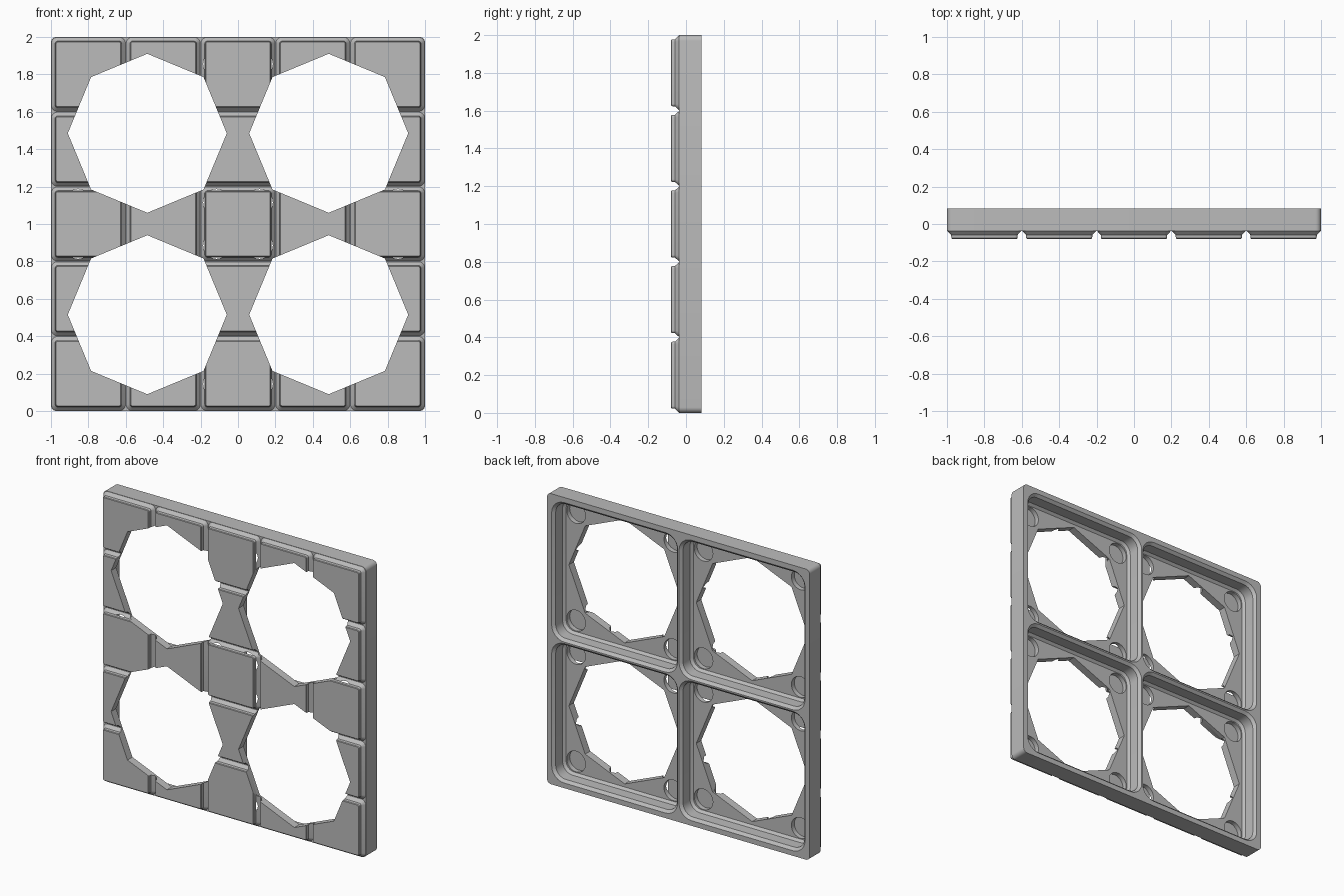
import bpy, bmesh, math

cube = bpy.data.objects.get("Cube")
if cube:
    bpy.data.objects.remove(cube)

# Single plain material
grey = bpy.data.materials.new("mid_grey")
grey.use_nodes = True
colour = (0.5, 0.5, 0.5, 1)
grey.diffuse_color = colour
grey.node_tree.nodes["Principled BSDF"].inputs["Base Color"].default_value = colour


def rounded_square(half, radius, steps=6):
    """Outline of a square with rounded corners."""
    pts = []
    for corner in range(4):
        mid = math.pi / 4 + corner * math.pi / 2
        cx = math.copysign(half - radius, math.cos(mid))
        cz = math.copysign(half - radius, math.sin(mid))
        for i in range(steps + 1):
            a = (corner + i / steps) * math.pi / 2
            pts.append((cx + radius * math.cos(a), cz + radius * math.sin(a)))
    return pts


def polygon(sides, radius):
    return [(radius * math.cos(math.tau * i / sides), radius * math.sin(math.tau * i / sides))
            for i in range(sides)]


def loft(bm, cx, cz, layers):
    """Closed solid through matching outlines, each given as (y, outline)."""
    rings = [[bm.verts.new((cx + x, y, cz + z)) for x, z in pts] for y, pts in layers]
    for a, b in zip(rings, rings[1:]):
        for i in range(len(a)):
            j = (i + 1) % len(a)
            bm.faces.new((a[i], a[j], b[j], b[i]))
    bm.faces.new(rings[0])
    bm.faces.new(rings[-1])


def finish(bm, name):
    bmesh.ops.recalc_face_normals(bm, faces=bm.faces)
    mesh = bpy.data.meshes.new(name)
    bm.to_mesh(mesh)
    bm.free()
    mesh.materials.append(grey)
    obj = bpy.data.objects.new(name, mesh)
    bpy.context.collection.objects.link(obj)
    return obj


def combine(target, other, operation):
    """Apply a boolean and remove the helper."""
    mod = target.modifiers.new(operation, 'BOOLEAN')
    mod.operation = operation
    mod.solver = 'EXACT'
    mod.object = other
    bpy.context.view_layer.objects.active = target
    bpy.ops.object.modifier_apply(modifier=mod.name)
    bpy.data.objects.remove(other)


BACK, SEAM, FRONT, FLOOR = 0.083, -0.037, -0.08, -0.026
cells = [(sx * 0.485, 1 + sz * 0.485) for sx in (-1, 1) for sz in (-1, 1)]

# Square body
bm = bmesh.new()
loft(bm, 0, 1, [(SEAM, rounded_square(1, 0.03)), (BACK, rounded_square(1, 0.03))])
panel = finish(bm, "grid_panel")

# Five by five chamfered tiles on the front
bm = bmesh.new()
for col in range(5):
    for row in range(5):
        loft(bm, (col - 2) * 0.4, 1 + (row - 2) * 0.4, [
            (FRONT, rounded_square(0.172, 0.008)),
            (FRONT + 0.004, rounded_square(0.176, 0.012)),
            (-0.058, rounded_square(0.178, 0.014)),
            (SEAM, rounded_square(0.198, 0.032)),
            (SEAM + 0.006, rounded_square(0.198, 0.032))])
combine(panel, finish(bm, "front_tiles"), 'UNION')

# Four stepped sockets in the back
bm = bmesh.new()
for x, z in cells:
    loft(bm, x, z, [
        (FLOOR, rounded_square(0.446, 0.06)),
        (FLOOR + 0.016, rounded_square(0.462, 0.076)),
        (BACK - 0.018, rounded_square(0.462, 0.076)),
        (BACK, rounded_square(0.48, 0.094)),
        (BACK + 0.02, rounded_square(0.48, 0.094))])
combine(panel, finish(bm, "socket_cutter"), 'DIFFERENCE')

# Octagonal openings and round corner pockets
bm = bmesh.new()
for x, z in cells:
    octagon = polygon(8, 0.425)
    loft(bm, x, z, [(-0.2, octagon), (0.2, octagon)])
    disc = polygon(32, 0.071)
    for dx in (-0.37, 0.37):
        for dz in (-0.37, 0.37):
            loft(bm, x + dx, z + dz, [(FLOOR - 0.032, disc), (0, disc)])
combine(panel, finish(bm, "opening_cutter"), 'DIFFERENCE')

# Smooth round corners, keep the hard edges
bpy.ops.object.select_all(action='DESELECT')
panel.select_set(True)
bpy.context.view_layer.objects.active = panel
bpy.ops.object.shade_smooth_by_angle(angle=math.radians(30))
